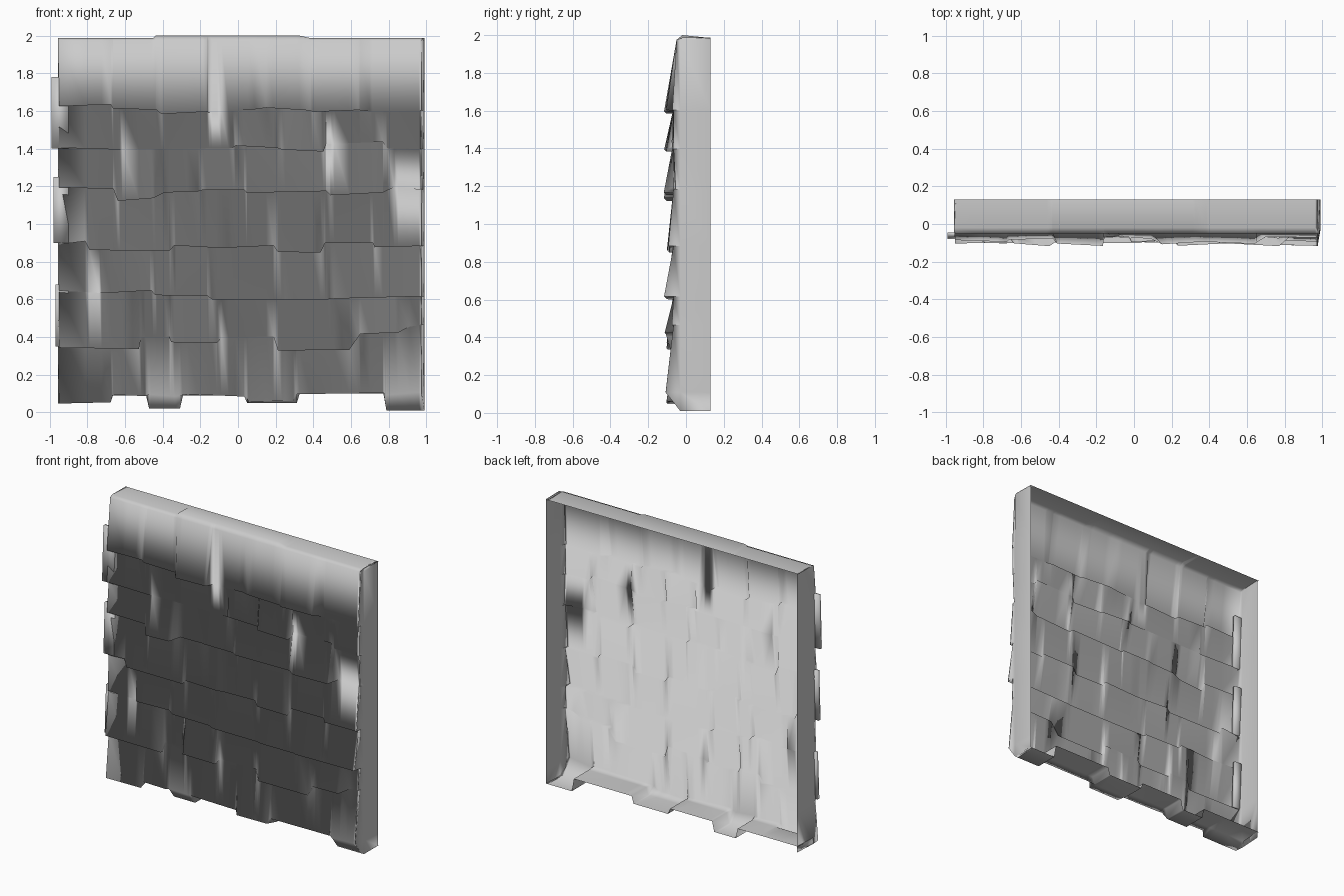
import bpy
import bmesh
import random

if "Cube" in bpy.data.objects:
    bpy.data.objects.remove(bpy.data.objects["Cube"], do_unlink=True)
rng = random.Random(4)

stone = bpy.data.materials.new("stone grey")
stone.use_nodes = True
colour = (0.6, 0.6, 0.6, 1)
stone.diffuse_color = colour
stone.node_tree.nodes["Principled BSDF"].inputs["Base Color"].default_value = colour

LEFT, RIGHT, BACK = -0.955, 0.99, 0.13

# Courses from the top down: each shingle is (right edge, bottom height, depth) in hundredths
courses = [
    [(-67, 163, 9), (-42, 161, 8), (-16, 159, 11), (12, 160, 7), (39, 161, 10), (67, 160, 10), (99, 160, 7)],
    [(-62, 140, 8), (-2, 140, 7), (22, 141, 9), (46, 139, 11), (78, 143, 7), (99, 140, 7)],
    [(-65, 119, 8), (-42, 113, 11), (-20, 117, 8), (4, 118, 10), (48, 117, 10), (80, 116, 11), (99, 119, 6)],
    [(-80, 90, 8), (-35, 86, 10), (-8, 88, 9), (20, 88, 8), (45, 85, 9), (72, 90, 8), (99, 88, 9)],
    [(-73, 64, 7), (-45, 64, 9), (-15, 62, 9), (22, 60, 8), (50, 60, 9), (99, 61, 11)],
    [(-52, 34, 10), (-36, 40, 7), (-10, 37, 10), (20, 40, 7), (62, 33, 8), (88, 42, 11), (99, 46, 7)],
    [(-67, 5, 10), (-48, 9, 9), (-30, 9, 8), (5, 9, 9), (30, 6, 10), (78, 10, 9), (99, 10, 10)],
]
# Feet along the lower wall: right edge, bottom height and depth
feet = [(-48, 9, 3), (-30, 2, 3), (4, 9, 3), (32, 5, 3), (78, 10, 3), (97, 1, 3), (99, 1, 3)]


def profile(course, sway, gaps):
    """Turn shingles into (x, height, y) points with a short step between neighbours."""
    points, x0, gap = [], LEFT, 0.006
    for edge, height, depth in course:
        x1, y = edge / 100, -depth / 100
        tilt = rng.uniform(-sway, sway)
        points.append((x0 + gap, height / 100 + tilt, y - tilt))
        gap = rng.choice(gaps) if x1 < RIGHT else 0.006
        points.append((x1 - gap, height / 100 - tilt, y + tilt))
        x0 = x1
    return points


def sample(points, x):
    if x <= points[0][0]:
        return points[0][1:]
    for a, b in zip(points, points[1:]):
        if x <= b[0]:
            t = (x - a[0]) / (b[0] - a[0])
            return a[1] + (b[1] - a[1]) * t, a[2] + (b[2] - a[2]) * t
    return points[-1][1:]


def finish(bm, name):
    bmesh.ops.remove_doubles(bm, verts=bm.verts, dist=0.0005)
    bmesh.ops.recalc_face_normals(bm, faces=bm.faces)
    mesh = bpy.data.meshes.new(name)
    bm.to_mesh(mesh)
    bm.free()
    obj = bpy.data.objects.new(name, mesh)
    bpy.context.collection.objects.link(obj)
    mesh.materials.append(stone)
    mesh.shade_smooth()


profiles = [profile(c, 0.009, (0.006, 0.012, 0.03)) for c in courses]
foot_profile = profile(feet, 0, (0.008,))
columns = sorted({round(p[0], 3) for prof in profiles + [foot_profile] for p in prof})


def column_line(x):
    """Run one vertical line over the wall: top rim, stepped courses, foot, lower rim."""
    crest = 2.0 if -0.45 < x < 0.35 else 1.987
    line = [(x, BACK, 1.985), (x, -0.02, crest)]
    top_z, top_y = 1.975, -0.05
    for prof in profiles:
        z, y = sample(prof, x)
        line += [(x, top_y, top_z), (x, y, z)]
        top_z, top_y = z, -0.066
    foot_z = sample(foot_profile, x)[0]
    return line + [(x, -0.03, foot_z), (x, BACK, foot_z)]


def side(line, x, y):
    return [(x, max(y, p[1]), p[2]) for p in line]


# Open-backed shingle wall, with the end columns folded back as side walls
lines = [column_line(x) for x in columns]
lines = ([side(lines[0], -0.945, BACK), side(lines[0], -0.955, -0.04)] + lines
         + [side(lines[-1], RIGHT, -0.03), side(lines[-1], RIGHT - 0.005, BACK)])
# Draw the last shingle column inward so that the right corner is chamfered
lines[-3] = [(RIGHT - 0.015, y, z) for x, y, z in lines[-3]]

bm = bmesh.new()
grid = [[bm.verts.new(p) for p in line] for line in lines]
for a, b in zip(grid, grid[1:]):
    for i in range(len(a) - 1):
        bm.faces.new((a[i], a[i + 1], b[i + 1], b[i]))
finish(bm, "shingle_wall")

# Shingle ends that stick out past the left wall
for number, (outer, low, high) in enumerate([(-0.99, 1.4, 1.78), (-0.98, 0.9, 1.25), (-0.97, 0.35, 0.68)]):
    bm = bmesh.new()
    bmesh.ops.create_cube(bm, size=1)
    for v in bm.verts:
        upper, front = v.co.z > 0, v.co.y < 0
        v.co.x = -0.9 if v.co.x > 0 else outer
        v.co.y = -0.045 - (0.02 if front else 0) - (0 if upper else 0.015)
        v.co.z = high if upper else low
    finish(bm, "left_shingle_end_%d" % (number + 1))
